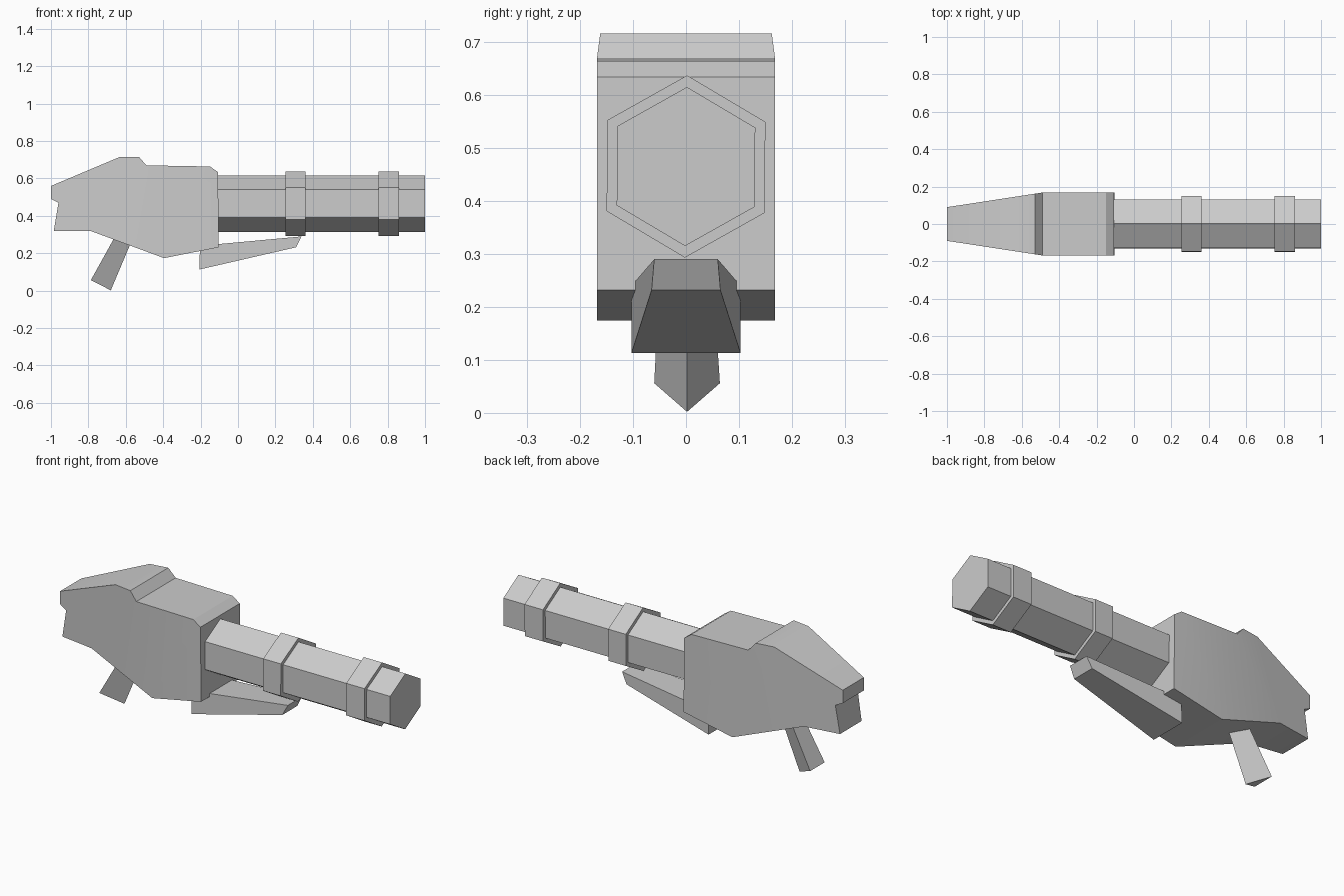
import bpy, bmesh, math

if "Cube" in bpy.data.objects:
    bpy.data.objects.remove(bpy.data.objects["Cube"])

grey = bpy.data.materials.new("light_grey")
grey.diffuse_color = (0.6, 0.6, 0.6, 1)
grey.use_nodes = True
grey.node_tree.nodes["Principled BSDF"].inputs["Base Color"].default_value = grey.diffuse_color


def make(name, verts, faces):
    """Build one closed part with outward normals."""
    bm = bmesh.new()
    vs = [bm.verts.new(v) for v in verts]
    for f in faces:
        bm.faces.new([vs[i] for i in f])
    bmesh.ops.recalc_face_normals(bm, faces=bm.faces[:])
    me = bpy.data.meshes.new(name)
    bm.to_mesh(me)
    bm.free()
    me.materials.append(grey)
    ob = bpy.data.objects.new(name, me)
    bpy.context.collection.objects.link(ob)
    return ob


def loft(name, a, b):
    """Join two matching loops of points and cap both ends."""
    n = len(a)
    sides = [(i, (i + 1) % n, n + (i + 1) % n, n + i) for i in range(n)]
    return make(name, a + b, sides + [tuple(range(n)), tuple(range(n, 2 * n))])


# Main body: side profile, narrowing towards the rear
profile = [(-1, .56), (-.63, .716), (-.53, .716), (-.49, .67), (-.15, .664),
           (-.107, .634), (-.103, .232), (-.395, .174), (-.79, .32),
           (-.985, .32), (-.96, .47), (-1, .49)]
n = len(profile)
width = lambda x: min(.168, .09 + .153 * (x + 1))
verts = [(x, s * width(x), z) for s in (-1, 1) for x, z in profile]
faces = [(i, (i + 1) % n, n + (i + 1) % n, n + i) for i in range(n)]
for o in (0, n):  # each side is split where the taper begins
    faces.append([o + i for i in (3, 4, 5, 6, 7)])
    faces.append([o + i for i in (0, 1, 2, 3, 7, 8, 9, 10, 11)])
body = make("body", verts, faces)
for p in body.data.polygons:
    p.use_smooth = True
body.data.set_sharp_from_angle(angle=math.radians(30))


# Six-sided barrel and its two bands
def hexagon(x, r):
    angles = [math.radians(60 * i + 0.7) for i in range(6)]
    return [(x, r * math.sin(t), .465 + r * math.cos(t)) for t in angles]


for name, x0, x1, r in (("barrel", -.15, 1, .15),
                        ("rear_band", .255, .36, .172),
                        ("front_band", .75, .86, .172)):
    loft(name, hexagon(x0, r), hexagon(x1, r))

# Tapered fore grip under the barrel
loft("fore_grip",
     [(-.207, -.103, .113), (-.207, .103, .113), (-.203, .103, .24), (-.203, -.103, .24)],
     [(.31, -.065, .232), (.31, .065, .232), (.34, .06, .29), (.34, -.06, .29)])

# Three-sided slanted handle
loft("handle",
     [(-.68, .002, .002), (-.787, .064, .056), (-.787, -.06, .056)],
     [(-.55, .002, .31), (-.635, .046, .33), (-.635, -.046, .33)])
